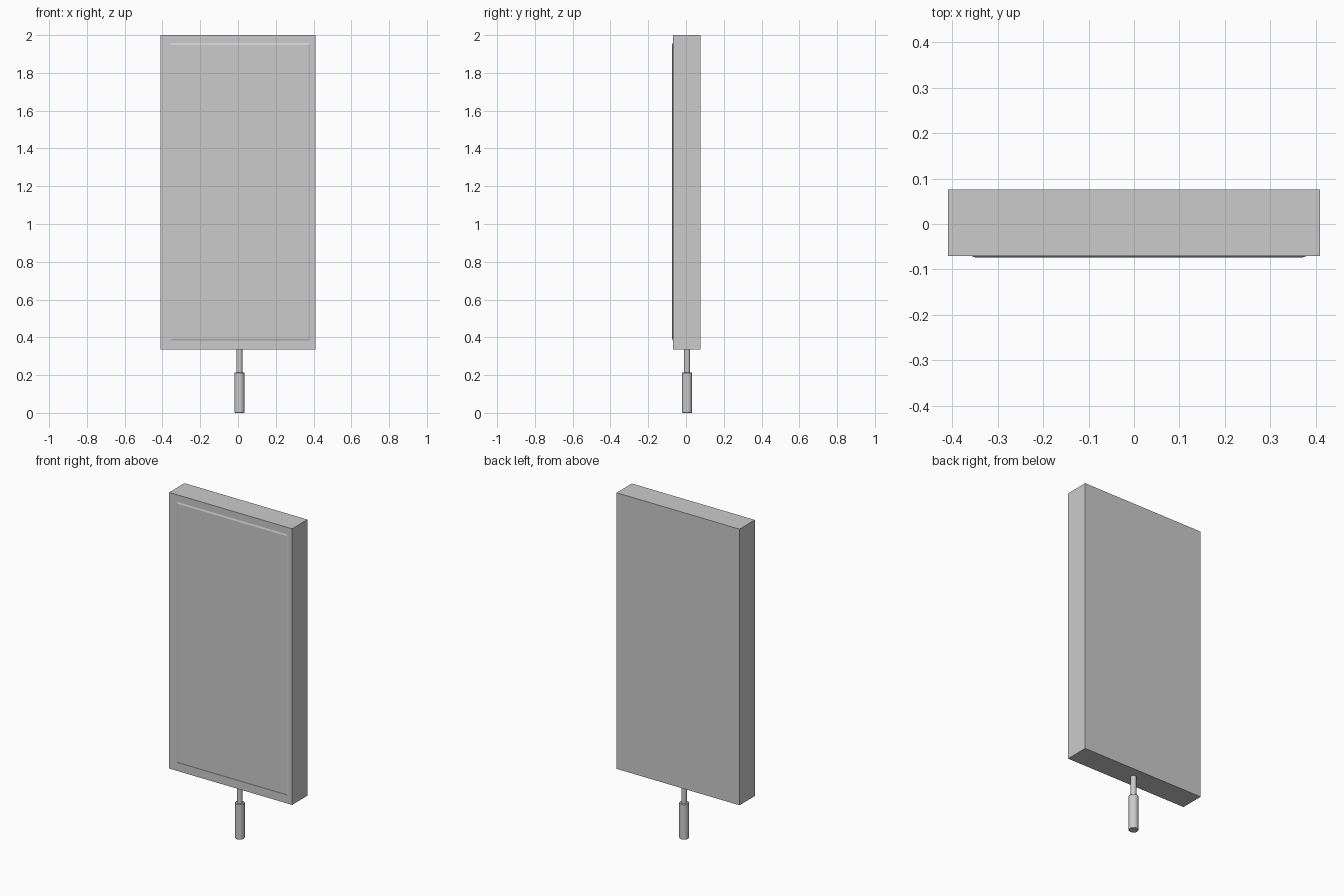
import bpy, bmesh
from mathutils import Matrix

if "Cube" in bpy.data.objects:
    bpy.data.objects.remove(bpy.data.objects["Cube"])


def finish(bm, name):
    bmesh.ops.recalc_face_normals(bm, faces=bm.faces)
    mesh = bpy.data.meshes.new(name)
    bm.to_mesh(mesh)
    bm.free()
    ob = bpy.data.objects.new(name, mesh)
    bpy.context.collection.objects.link(ob)
    return ob


def box(name, x0, x1, y0, y1, z0, z1, front_inset=0.0):
    bm = bmesh.new()
    bmesh.ops.create_cube(bm, size=1)
    for v in bm.verts:
        inset = front_inset if v.co.y < 0 else 0
        v.co.x = x0 + inset if v.co.x < 0 else x1 - inset
        v.co.z = z0 + inset if v.co.z < 0 else z1 - inset
        v.co.y = y0 if v.co.y < 0 else y1
    return finish(bm, name)


def rod(name, radius, z0, z1, sides, bevel=0.0):
    bm = bmesh.new()
    bmesh.ops.create_cone(bm, cap_ends=True, segments=sides, radius1=radius,
                          radius2=radius, depth=z1 - z0,
                          matrix=Matrix.Translation((0.008, 0.006, (z0 + z1) / 2)))
    if bevel:
        rims = [e for e in bm.edges if abs(e.verts[0].co.z - e.verts[1].co.z) < 1e-5]
        bmesh.ops.bevel(bm, geom=rims, offset=bevel, segments=1, affect='EDGES')
    ob = finish(bm, name)
    bpy.context.view_layer.objects.active = ob
    ob.select_set(True)
    bpy.ops.object.shade_smooth_by_angle(angle=0.61)
    ob.select_set(False)
    return ob


# Thick sign board
box("board", -0.41, 0.41, -0.07, 0.0755, 0.335, 2.0)
# Thin raised face plate with sloping rim
box("face_plate", -0.362, 0.384, -0.0735, -0.069, 0.38, 1.96, 0.012)
# Stem and grip
rod("stem", 0.016, 0.20, 0.36, 12)
rod("grip", 0.027, 0.0, 0.215, 20, 0.003)
